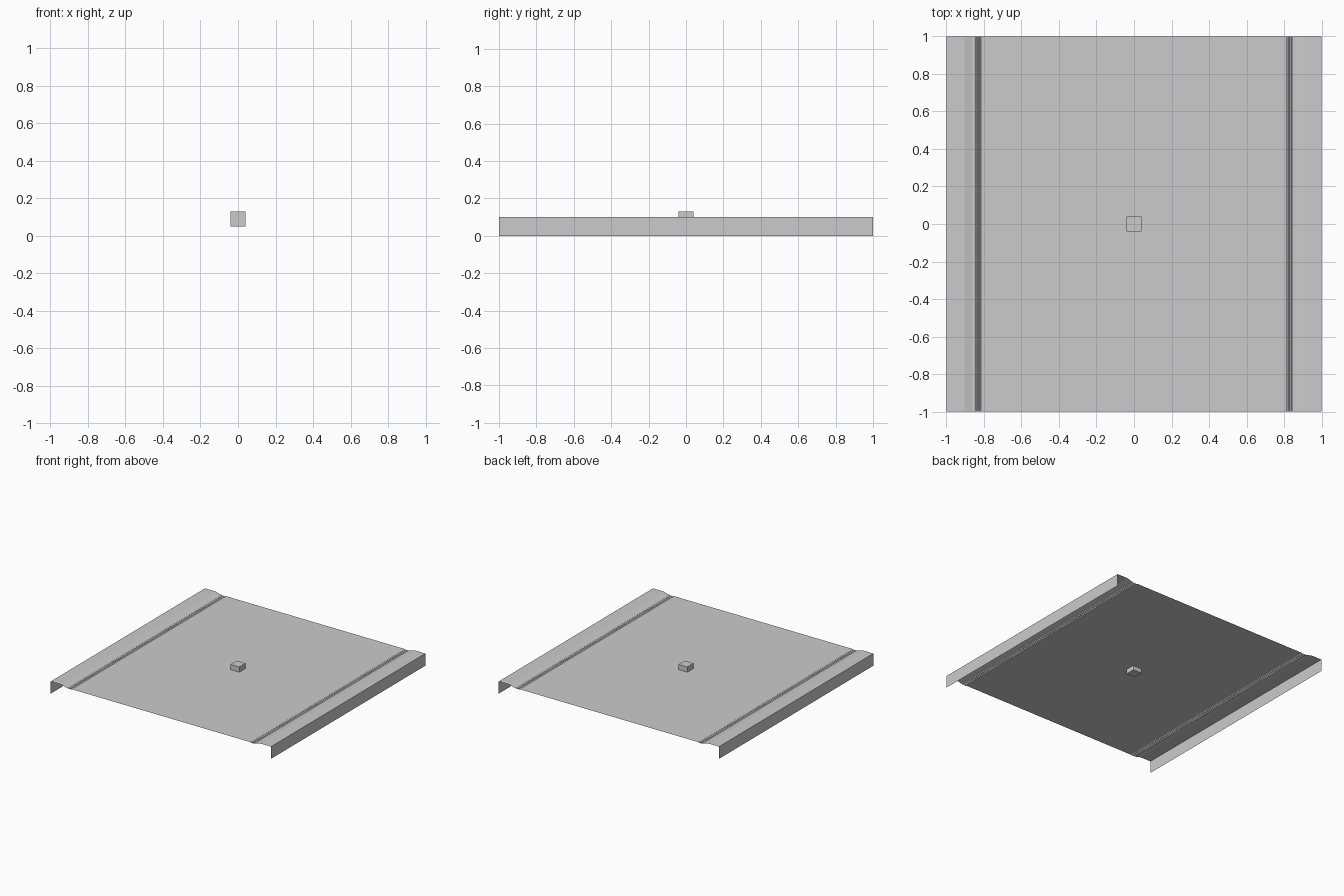
import bpy, bmesh
from math import cos, pi

if "Cube" in bpy.data.objects:
    bpy.data.objects.remove(bpy.data.objects["Cube"])

ROAD_Z, TOP_Z = 0.087, 0.10


def make_object(name, bm):
    bmesh.ops.recalc_face_normals(bm, faces=bm.faces)
    mesh = bpy.data.meshes.new(name)
    bm.to_mesh(mesh)
    bm.free()
    obj = bpy.data.objects.new(name, mesh)
    bpy.context.collection.objects.link(obj)
    return obj


def sheet(name, profile):
    """Open sheet: an (x, z) profile swept from y = -1 to y = 1."""
    bm = bmesh.new()
    front = [bm.verts.new((x, -1, z)) for x, z in profile]
    back = [bm.verts.new((x, 1, z)) for x, z in profile]
    for i in range(len(profile) - 1):
        f = bm.faces.new((front[i], front[i + 1], back[i + 1], back[i]))
    bm.normal_update()
    if sum(f.normal.z for f in bm.faces) < 0:
        bmesh.ops.reverse_faces(bm, faces=bm.faces)
    mesh = bpy.data.meshes.new(name)
    bm.to_mesh(mesh)
    bm.free()
    obj = bpy.data.objects.new(name, mesh)
    bpy.context.collection.objects.link(obj)
    return obj


# Three narrow grooves between the deck and the raised edge
n, grooves = 18, 3
groove = [(0.85 - 0.04 * i / n,
           ROAD_Z - 0.003 * (1 - cos(2 * pi * grooves * i / n)))
          for i in range(n + 1)]

# Side wall, raised edge, slope, grooves and half of the deck
half = [(1, 0), (1, TOP_Z), (0.905, TOP_Z), (0.86, ROAD_Z)] + groove
profile = half + [(-x, z) for x, z in reversed(half)]
sheet("deck", profile)

# Small block set into the middle of the deck
bm = bmesh.new()
bmesh.ops.create_cube(bm, size=0.08)
block = make_object("centre_block", bm)
block.location.z = 0.09
